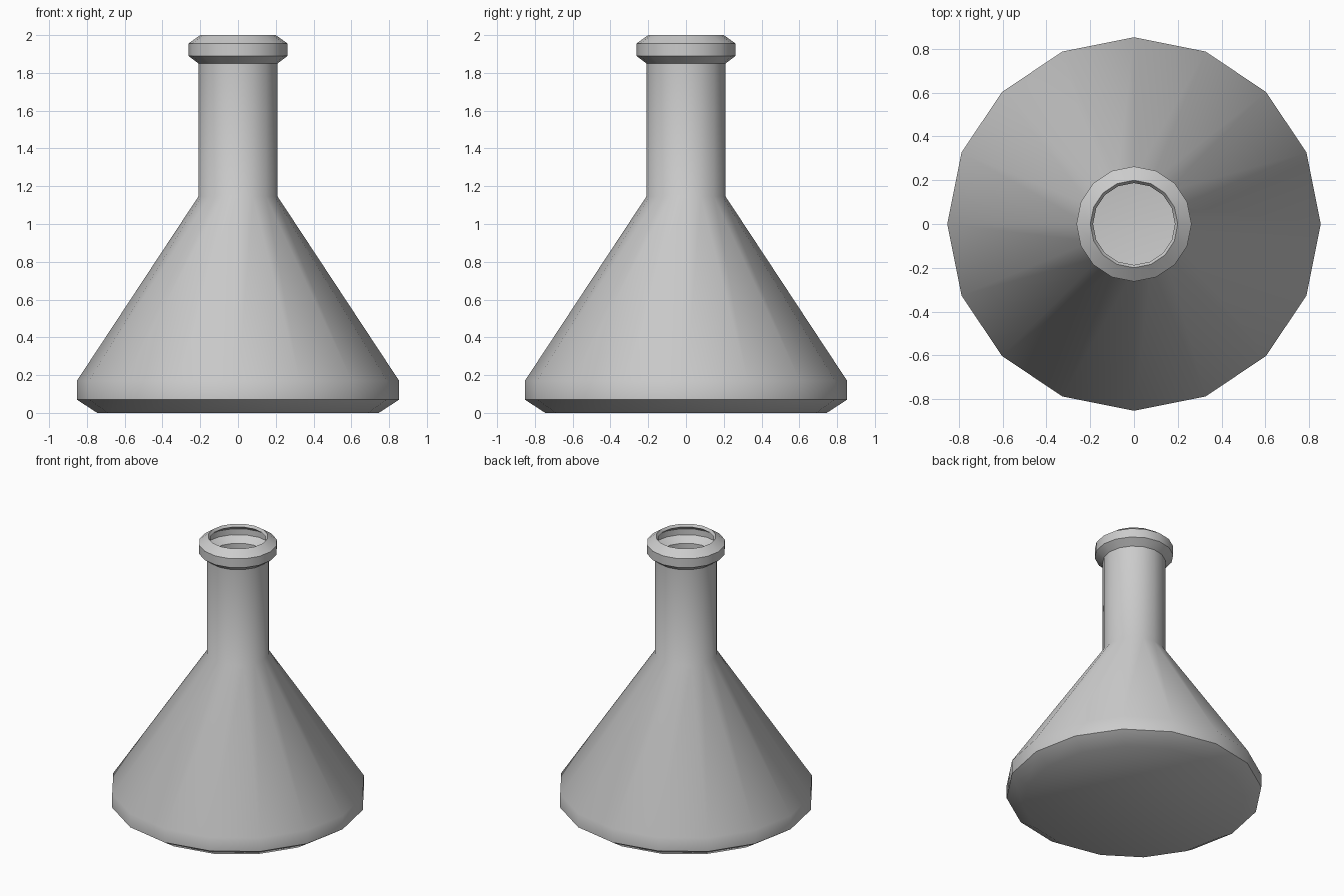
import bpy, bmesh, math

if "Cube" in bpy.data.objects:
    bpy.data.objects.remove(bpy.data.objects["Cube"])

SIDES = 16

# Outer profile (radius, height) from base to lip
profile = [(0.745, 0.0), (0.853, 0.07), (0.853, 0.17), (0.21, 1.145),
           (0.21, 1.85), (0.263, 1.89), (0.263, 1.955), (0.2, 2.0)]

# Flask body: revolved profile with a closed floor and open mouth
bm = bmesh.new()
rings = []
for r, z in profile:
    rings.append([bm.verts.new((r * math.cos(math.tau * i / SIDES),
                                r * math.sin(math.tau * i / SIDES), z))
                  for i in range(SIDES)])
bm.faces.new(rings[0][::-1])
for lo, hi in zip(rings, rings[1:]):
    for i in range(SIDES):
        j = (i + 1) % SIDES
        bm.faces.new((lo[i], lo[j], hi[j], hi[i]))

mesh = bpy.data.meshes.new("flask")
bm.to_mesh(mesh)
bm.free()
flask = bpy.data.objects.new("flask", mesh)
bpy.context.collection.objects.link(flask)

# Thin glass wall, inward
wall = flask.modifiers.new("wall", 'SOLIDIFY')
wall.thickness = 0.022
wall.offset = -1
wall.use_even_offset = True

# Smooth sides, crisp lip and base edges
bpy.context.view_layer.objects.active = flask
flask.select_set(True)
bpy.ops.object.modifier_apply(modifier="wall")
bpy.ops.object.shade_smooth_by_angle(angle=math.radians(40))
